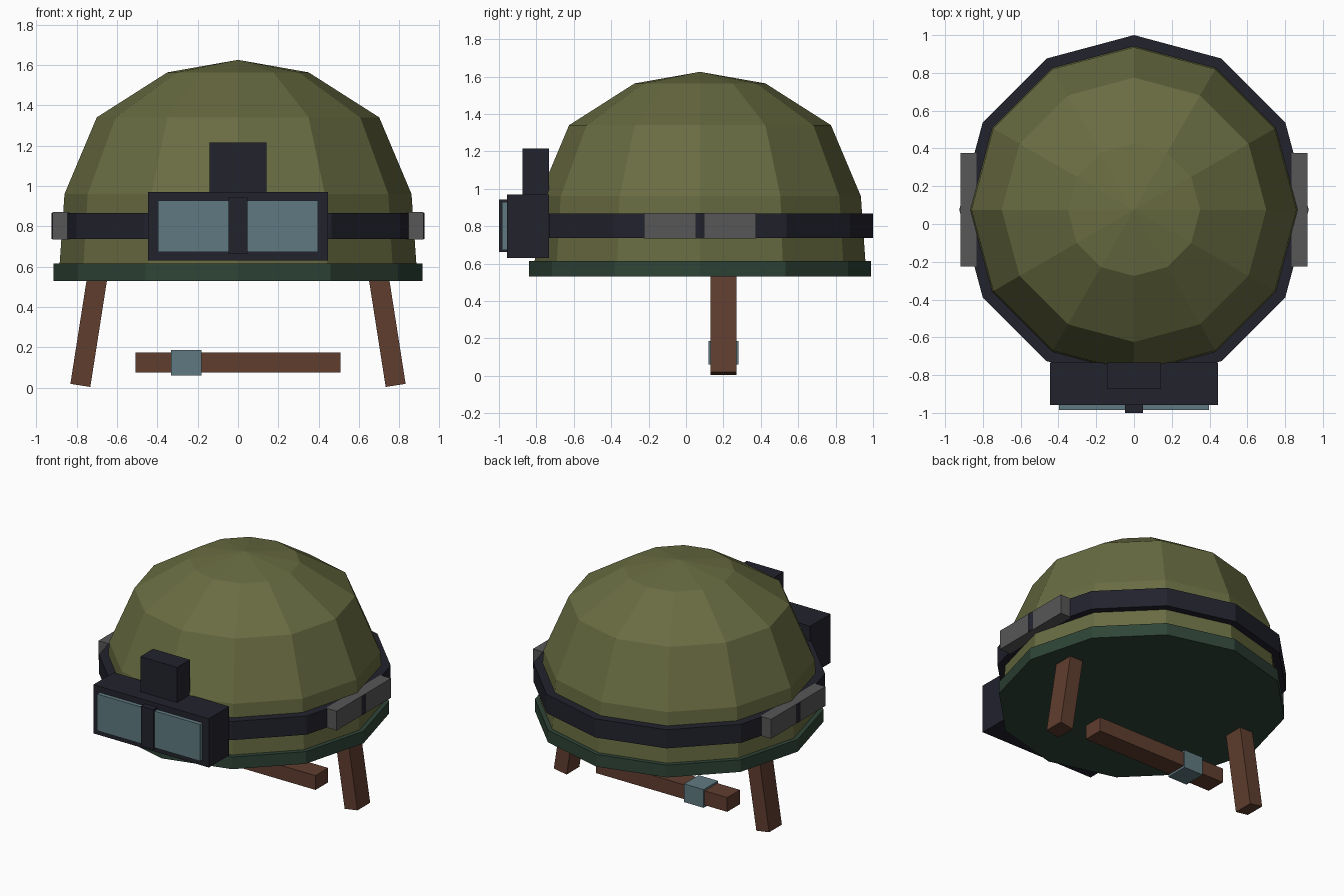
import bpy, bmesh, math
from mathutils import Vector

if "Cube" in bpy.data.objects:
    bpy.data.objects.remove(bpy.data.objects["Cube"], do_unlink=True)

CENTRE_Y = 0.075
SIDES = 12


def material(name, r, g, b):
    m = bpy.data.materials.new(name)
    m.use_nodes = True
    m.diffuse_color = (r, g, b, 1)
    m.node_tree.nodes["Principled BSDF"].inputs["Base Color"].default_value = (r, g, b, 1)
    return m


OLIVE = material("olive shell", 0.14, 0.15, 0.053)
GREEN = material("dark green rim", 0.028, 0.058, 0.038)
NAVY = material("dark navy", 0.016, 0.016, 0.027)
GLASS = material("blue grey glass", 0.118, 0.195, 0.22)
GREY = material("grey metal", 0.095, 0.095, 0.095)
BROWN = material("brown leather", 0.115, 0.047, 0.028)


def finish(bm, name, mat):
    bmesh.ops.recalc_face_normals(bm, faces=bm.faces[:])
    mesh = bpy.data.meshes.new(name)
    bm.to_mesh(mesh)
    bm.free()
    mesh.materials.append(mat)
    obj = bpy.data.objects.new(name, mesh)
    bpy.context.collection.objects.link(obj)
    return obj


def lathe(name, profile, mat):
    """Closed solid turned from (radius, height) points, ending in flat or pointed caps."""
    bm = bmesh.new()
    rings = []
    for radius, z in profile:
        ring = []
        for i in range(SIDES):
            a = math.tau * i / SIDES
            ring.append(bm.verts.new((radius * math.cos(a), CENTRE_Y + radius * math.sin(a), z)))
        rings.append(ring)
    for low, high in zip(rings, rings[1:]):
        for i in range(SIDES):
            j = (i + 1) % SIDES
            bm.faces.new((low[i], low[j], high[j], high[i]))
    bm.faces.new(rings[0])
    bm.faces.new(rings[-1])
    bmesh.ops.remove_doubles(bm, verts=bm.verts[:], dist=0.001)
    return finish(bm, name, mat)


def box(name, low, high, mat, tilt=0):
    """Box between two corners, tilted about its own centre around y."""
    low, high = Vector(low), Vector(high)
    bm = bmesh.new()
    bmesh.ops.create_cube(bm, size=1)
    bmesh.ops.scale(bm, vec=high - low, verts=bm.verts[:])
    obj = finish(bm, name, mat)
    obj.location = (low + high) / 2
    obj.rotation_euler.y = tilt
    return obj


# Helmet shell, rim and strap band
lathe("helmet_shell", [(0.885, 0.6), (0.86, 0.96), (0.70, 1.34), (0.35, 1.563), (0, 1.625)], OLIVE)
lathe("helmet_rim", [(0.915, 0.53), (0.915, 0.615)], GREEN)
lathe("goggle_band", [(0.925, 0.737), (0.925, 0.867)], NAVY)

# Goggles with mount block, nose bridge
box("goggle_frame", (-0.445, -0.957, 0.63), (0.445, -0.733, 0.97), NAVY)
box("goggle_mount", (-0.142, -0.873, 0.96), (0.142, -0.733, 1.215), NAVY)
box("nose_bridge", (-0.047, -1.0, 0.663), (0.047, -0.94, 0.943), NAVY)

# Paired parts: lenses, band buckles and hanging chin straps
for side, s in (("left", 1), ("right", -1)):
    x0, x1 = sorted((0.04 * s, 0.397 * s))
    box(side + "_lens", (x0, -0.985, 0.672), (x1, -0.94, 0.928), GLASS)
    x0, x1 = sorted((0.835 * s, 0.9185 * s))
    box(side + "_buckle", (x0, -0.225, 0.735), (x1, 0.375, 0.87), GREY)
    x0, x1 = sorted((0.685 * s, 0.785 * s))
    box(side + "_chin_strap", (x0, 0.13, 0.008), (x1, 0.27, 0.608), BROWN, -0.155 * s)

# Lower chin strap and its clasp
box("lower_chin_strap", (-0.507, 0.13, 0.075), (0.507, 0.27, 0.175), BROWN)
box("chin_clasp", (-0.332, 0.12, 0.06), (-0.182, 0.28, 0.187), GLASS)
